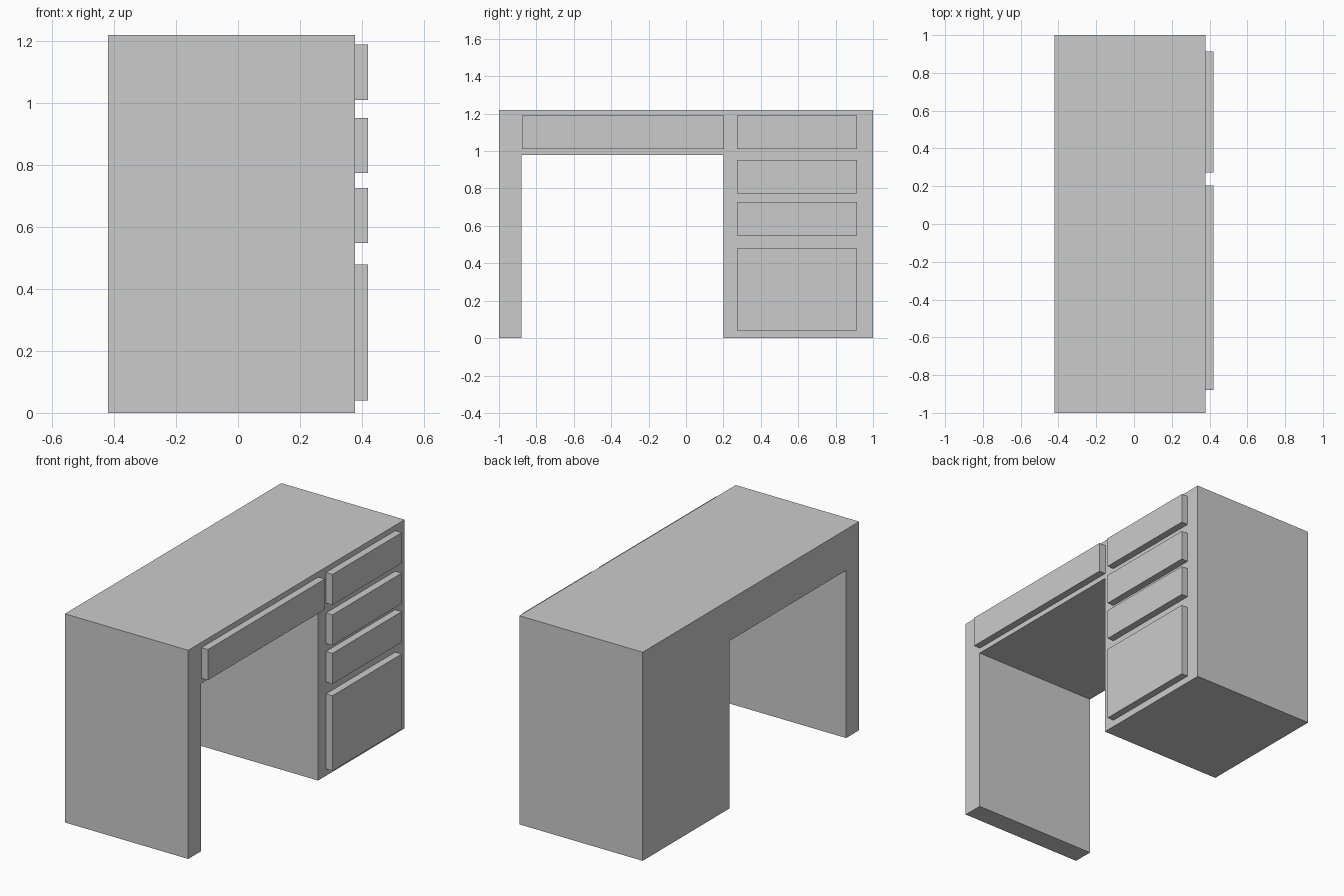
import bpy, bmesh

if "Cube" in bpy.data.objects:
    bpy.data.objects.remove(bpy.data.objects["Cube"])

BACK, FACE, FRONT = -0.42, 0.378, 0.42


def extrude_profile(name, profile, x0, x1):
    """Extrude a closed (y, z) outline along x into a solid."""
    bm = bmesh.new()
    face = bm.faces.new([bm.verts.new((x0, y, z)) for y, z in profile])
    new = bmesh.ops.extrude_face_region(bm, geom=[face])["geom"]
    verts = [v for v in new if isinstance(v, bmesh.types.BMVert)]
    bmesh.ops.translate(bm, verts=verts, vec=(x1 - x0, 0, 0))
    bmesh.ops.recalc_face_normals(bm, faces=bm.faces)
    mesh = bpy.data.meshes.new(name)
    bm.to_mesh(mesh)
    bm.free()
    obj = bpy.data.objects.new(name, mesh)
    bpy.context.collection.objects.link(obj)
    return obj


def drawer(name, y0, y1, z0, z1):
    return extrude_profile(name, [(y0, z0), (y1, z0), (y1, z1), (y0, z1)], FACE, FRONT)


# Desk body: side panel, top and pedestal around an open knee space
extrude_profile("desk_body", [
    (-1, 0), (-0.88, 0), (-0.88, 0.98), (0.2, 0.98),
    (0.2, 0), (1, 0), (1, 1.22), (-1, 1.22)], BACK, FACE)

# Wide drawer front above the knee space
drawer("wide_drawer_front", -0.878, 0.203, 1.01, 1.189)

# Pedestal drawer fronts, top to bottom
for i, (z0, z1) in enumerate([(1.01, 1.189), (0.774, 0.952), (0.548, 0.727), (0.04, 0.479)], 1):
    drawer(f"pedestal_drawer_front_{i}", 0.273, 0.913, z0, z1)
